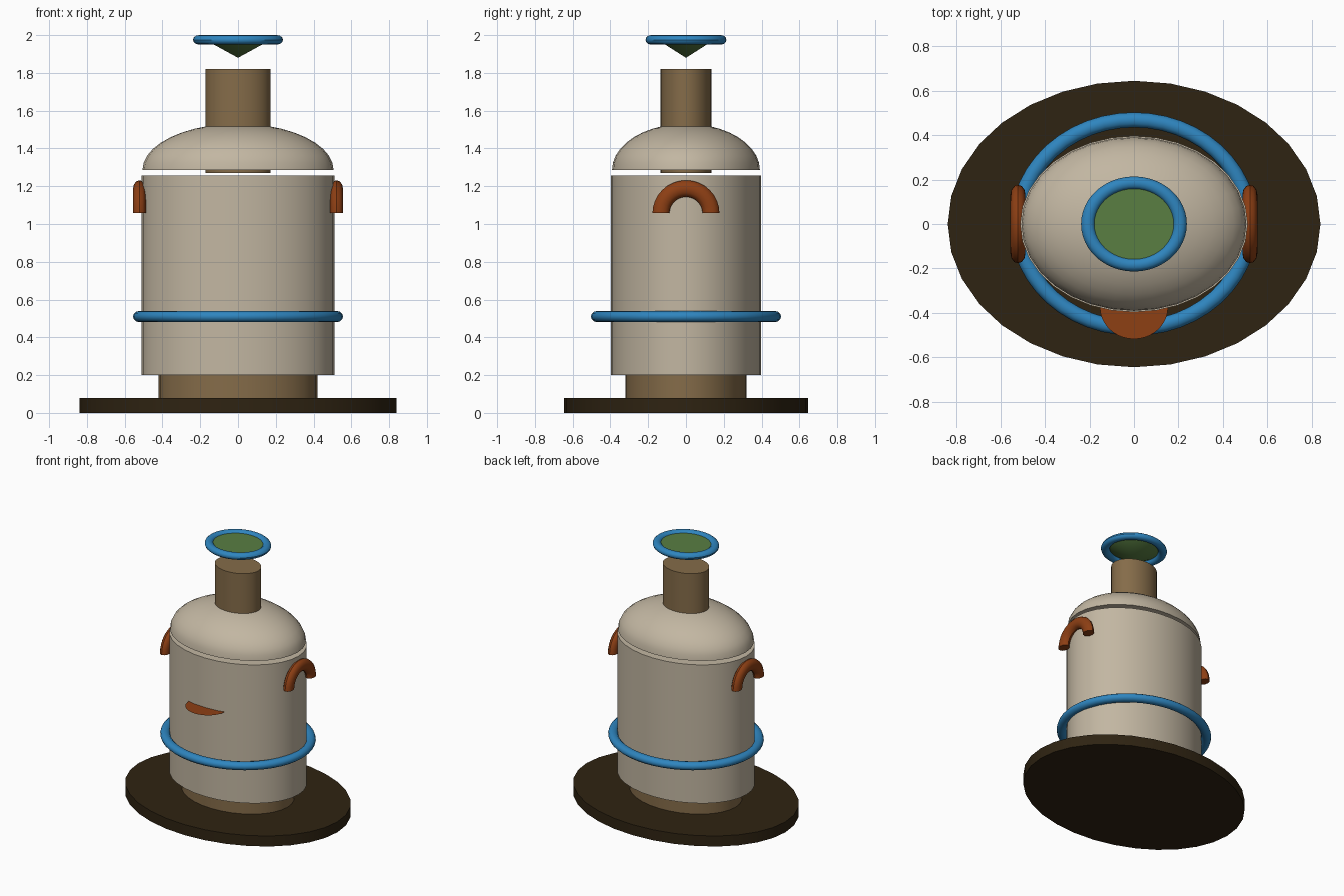
import bpy, bmesh, math

if "Cube" in bpy.data.objects:
    bpy.data.objects.remove(bpy.data.objects["Cube"])


def material(name, rgb):
    m = bpy.data.materials.new(name)
    m.diffuse_color = (*rgb, 1)
    m.use_nodes = True
    m.node_tree.nodes["Principled BSDF"].inputs["Base Color"].default_value = m.diffuse_color
    return m


BEIGE = material("beige", (0.54, 0.47, 0.36))
BROWN = material("brown", (0.235, 0.15, 0.067))
DARK = material("dark_brown", (0.028, 0.017, 0.006))
BLUE = material("blue", (0.028, 0.235, 0.52))
ORANGE = material("rust_orange", (0.27, 0.05, 0.007))
GREEN = material("green", (0.10, 0.21, 0.055))


def finish(name, bm, mat):
    bmesh.ops.recalc_face_normals(bm, faces=bm.faces[:])
    me = bpy.data.meshes.new(name)
    bm.to_mesh(me)
    bm.free()
    me.materials.append(mat)
    ob = bpy.data.objects.new(name, me)
    bpy.context.collection.objects.link(ob)
    bpy.ops.object.select_all(action='DESELECT')
    ob.select_set(True)
    bpy.context.view_layer.objects.active = ob
    bpy.ops.object.shade_smooth_by_angle(angle=math.radians(35))
    return ob


def turned(name, profile, ratio, mat, n=32):
    """Elliptical solid from (x radius, z) points; y radius = x radius * ratio."""
    bm = bmesh.new()
    rings = []
    for r, z in profile:
        if r < 1e-5:
            rings.append([bm.verts.new((0, 0, z))])
        else:
            rings.append([bm.verts.new((r * math.cos(t), r * ratio * math.sin(t), z))
                          for t in (2 * math.pi * i / n for i in range(n))])
    for a, b in zip(rings, rings[1:]):
        for i in range(n):
            j = (i + 1) % n
            if len(b) == 1:
                bm.faces.new((a[i], a[j], b[0]))
            elif len(a) == 1:
                bm.faces.new((a[0], b[j], b[i]))
            else:
                bm.faces.new((a[i], a[j], b[j], b[i]))
    for ring in (rings[0], rings[-1]):
        if len(ring) > 1:
            bm.faces.new(ring)
    return finish(name, bm, mat)


def hoop(name, point, arc, mat, n, m=12):
    """Tube along an arc; point(u, v) gives the surface position."""
    bm = bmesh.new()
    closed = arc > 6.28
    loops = [[bm.verts.new(point(arc * i / n, 2 * math.pi * k / m)) for k in range(m)]
             for i in range(n if closed else n + 1)]
    for i in range(n):
        a, b = loops[i], loops[(i + 1) % len(loops)]
        for k in range(m):
            l = (k + 1) % m
            bm.faces.new((a[k], a[l], b[l], b[k]))
    if not closed:
        bm.faces.new(loops[0])
        bm.faces.new(loops[-1])
    return finish(name, bm, mat)


def flat_ring(name, rx, ry, tube_x, tube_y, tube_z, z):
    def point(u, v):
        return ((rx + tube_x * math.cos(v)) * math.cos(u),
                (ry + tube_y * math.cos(v)) * math.sin(u),
                z + tube_z * math.sin(v))
    hoop(name, point, 2 * math.pi, BLUE, 48)


# Stand, body and neck
turned("base_plate", [(0.84, 0), (0.84, 0.08)], 0.768, DARK)
turned("pedestal", [(0.42, 0.08), (0.42, 0.2)], 0.765, BROWN)
turned("body", [(0.512, 0.2), (0.512, 1.258)], 0.775, BEIGE)
turned("neck", [(0.173, 1.27), (0.173, 1.82)], 0.775, BROWN)

# Domed shoulder, floating just above the body
dome = [(0.506 * math.cos(a), 1.286 + 0.245 * math.sin(a))
        for a in (math.pi / 2 * i / 10 for i in range(11))]
turned("shoulder_dome", dome, 0.773, BEIGE)

# Stopper cone and rings
turned("stopper_cone", [(0, 1.88), (0.19, 1.984)], 0.86, GREEN)
flat_ring("stopper_ring", 0.207, 0.185, 0.031, 0.029, 0.025, 1.975)
flat_ring("body_ring", 0.521, 0.469, 0.035, 0.034, 0.03, 0.51)

# Arched side handles
for side, label in ((-1, "left"), (1, "right")):
    def arch(u, v, s=side):
        r = 0.132 + 0.045 * math.cos(v)
        return (s * (0.522 + 0.034 * math.sin(v)), r * math.cos(u), 1.058 + 0.98 * r * math.sin(u))
    hoop(label + "_handle", arch, math.pi, ORANGE, 16)

# Paper-thin front lip
bm = bmesh.new()
bm.faces.new([bm.verts.new((0.153 * math.cos(t), -0.375 - 0.143 * math.sin(t), 0.88))
              for t in (math.pi * i / 20 for i in range(21))])
finish("front_lip", bm, ORANGE)
